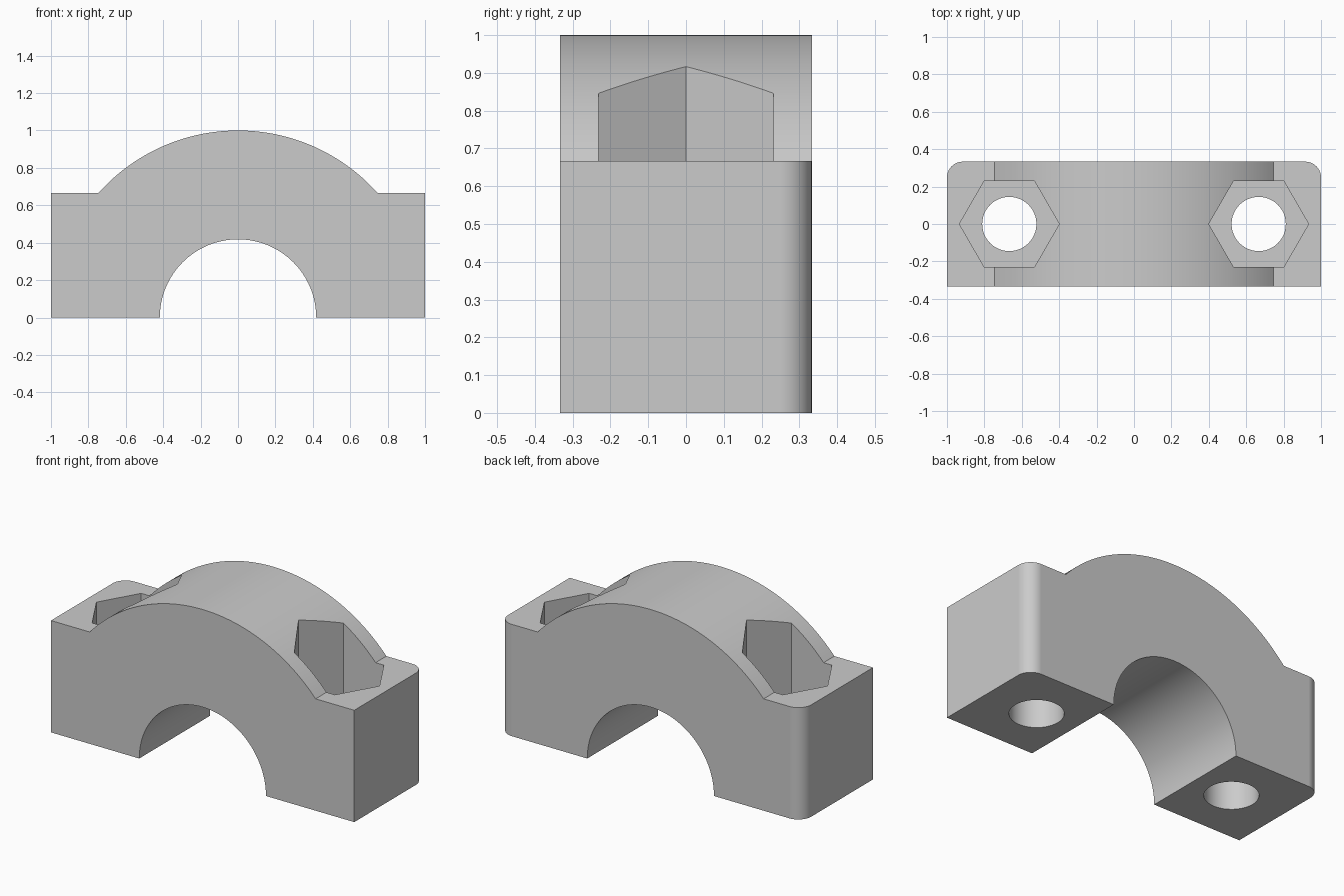
import bpy, bmesh, math

cube = bpy.data.objects.get("Cube")
if cube:
    bpy.data.objects.remove(cube, do_unlink=True)

HALF_LEN, HALF_DEPTH, FOOT_TOP = 1.0, 1 / 3, 2 / 3
OUTER_R, BORE_R = 1.0, 0.418
BOLT_X, BOLT_R, NUT_R, NUT_FLOOR = 2 / 3, 0.145, 0.267, 0.29
CORNER_R = 0.085

grey = bpy.data.materials.new("plain_grey")
grey.use_nodes = True
colour = (0.6, 0.6, 0.6, 1)
grey.diffuse_color = colour
grey.node_tree.nodes["Principled BSDF"].inputs["Base Color"].default_value = colour


def arc(radius, start, end, steps):
    """Points (x, z) on a circle about the shaft axis."""
    return [(radius * math.cos(start + (end - start) * i / steps),
             radius * math.sin(start + (end - start) * i / steps))
            for i in range(steps + 1)]


def make_object(name, bm):
    bmesh.ops.recalc_face_normals(bm, faces=bm.faces[:])
    mesh = bpy.data.meshes.new(name)
    bm.to_mesh(mesh)
    bm.free()
    obj = bpy.data.objects.new(name, mesh)
    bpy.context.collection.objects.link(obj)
    mesh.materials.append(grey)
    return obj


def prism_cutter(name, x, radius, sides, z0, z1):
    """Upright prism with its first corner on the x axis."""
    bm = bmesh.new()
    ring = [bm.verts.new((x + radius * math.cos(2 * math.pi * i / sides),
                          radius * math.sin(2 * math.pi * i / sides), z0))
            for i in range(sides)]
    base = bm.faces.new(ring)
    top = bmesh.ops.extrude_face_region(bm, geom=[base])["geom"]
    bmesh.ops.translate(bm, vec=(0, 0, z1 - z0),
                        verts=[g for g in top if isinstance(g, bmesh.types.BMVert)])
    obj = make_object(name, bm)
    obj.hide_render = True
    return obj


# Cap body: two feet, outer arch and half-round shaft seat
foot_angle = math.asin(FOOT_TOP / OUTER_R)
profile = [(HALF_LEN, 0), (HALF_LEN, FOOT_TOP)]
profile += arc(OUTER_R, foot_angle, math.pi - foot_angle, 64)
profile += [(-HALF_LEN, FOOT_TOP), (-HALF_LEN, 0)]
profile += arc(BORE_R, math.pi, 0, 64)

bm = bmesh.new()
front = bm.faces.new([bm.verts.new((x, -HALF_DEPTH, z)) for x, z in profile])
back = bmesh.ops.extrude_face_region(bm, geom=[front])["geom"]
bmesh.ops.translate(bm, vec=(0, 2 * HALF_DEPTH, 0),
                    verts=[g for g in back if isinstance(g, bmesh.types.BMVert)])

# Rounded upright corners at the back only
corners = [e for e in bm.edges
           if all(abs(abs(v.co.x) - HALF_LEN) < 1e-4 and v.co.y > 0 for v in e.verts)]
bmesh.ops.bevel(bm, geom=corners, offset=CORNER_R, offset_type='OFFSET',
                segments=10, profile=0.5, affect='EDGES')
body = make_object("bearing_cap", bm)

# Hexagonal nut pockets and bolt holes, one pair per foot
cutters = []
for side, x in (("left", BOLT_X), ("right", -BOLT_X)):
    cutters.append(prism_cutter(side + "_nut_pocket", x, NUT_R, 6, NUT_FLOOR, 1.2))
    cutters.append(prism_cutter(side + "_bolt_hole", x, BOLT_R, 48, -0.2, 1.3))

bpy.ops.object.select_all(action='DESELECT')
bpy.context.view_layer.objects.active = body
body.select_set(True)
for cutter in cutters:
    mod = body.modifiers.new(cutter.name, 'BOOLEAN')
    mod.operation = 'DIFFERENCE'
    mod.solver = 'EXACT'
    mod.object = cutter
    bpy.ops.object.modifier_apply(modifier=mod.name)
    bpy.data.objects.remove(cutter, do_unlink=True)

# Smooth curved walls, crisp edges, flat faces kept flat
bpy.ops.object.shade_smooth_by_angle(angle=math.radians(25))
normals = body.modifiers.new("flat_face_normals", 'WEIGHTED_NORMAL')
normals.keep_sharp = True
